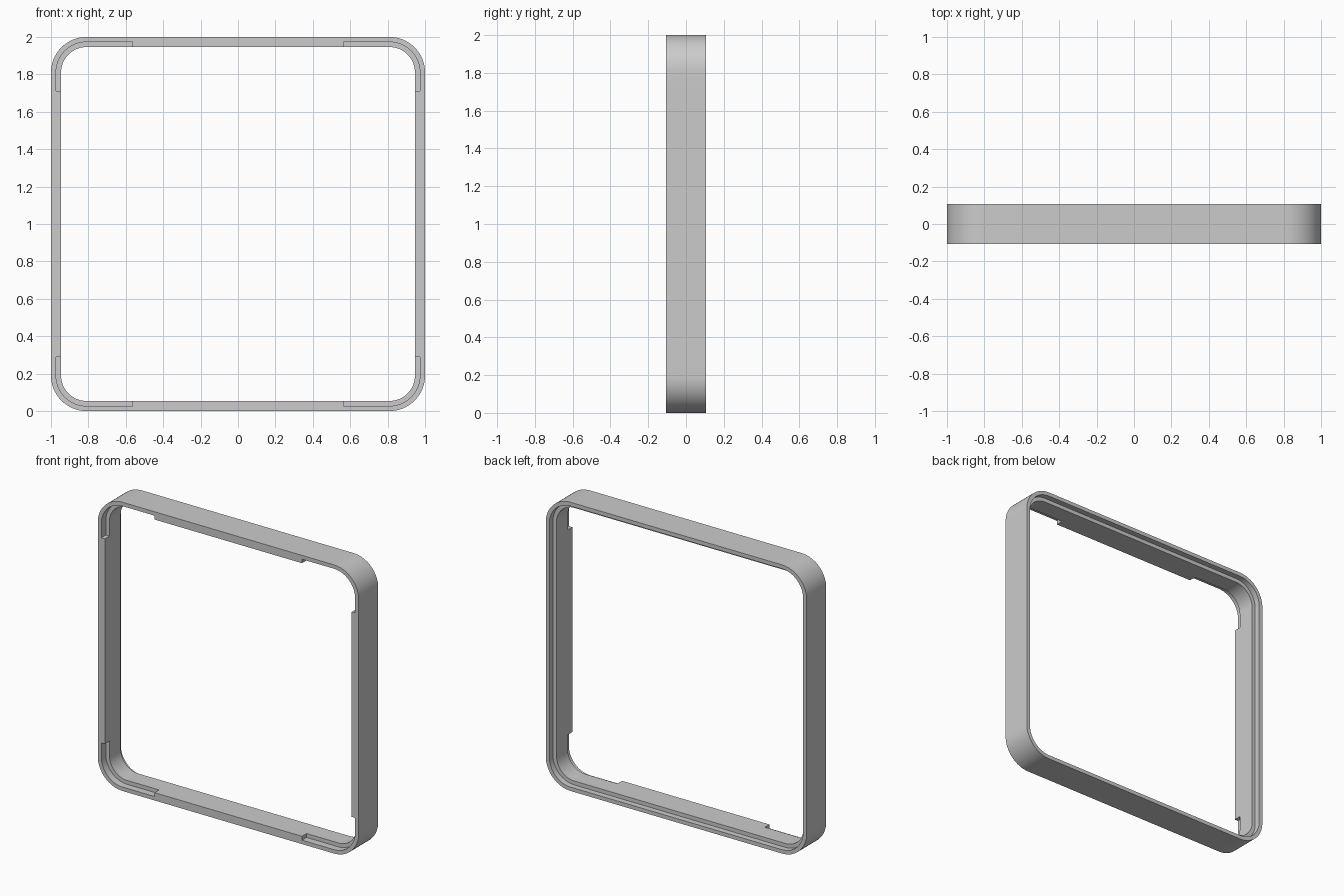
import bpy, bmesh, math

cube = bpy.data.objects.get("Cube")
if cube:
    bpy.data.objects.remove(cube, do_unlink=True)

RADIUS = 0.19            # outer corner radius
CENTRE = 1 - RADIUS      # corner arc centre
HALF = 0.107             # half depth
LIP, WALL = 0.027, 0.054 # rim thickness, full wall thickness
POCKET, REBATE = 0.05, 0.04
END_X, END_Z = 0.565, 0.71  # where the corner pockets stop
ARC = 16

# Section profile: (inset from the outer face, y)
PROFILE = [
    (0, -HALF), (0, HALF), (LIP, HALF), (LIP, HALF - REBATE),
    (WALL, HALF - REBATE), (WALL, POCKET - HALF),
    (LIP, POCKET - HALF), (LIP, -HALF), (WALL, -HALF),
]
CORNER_RUN = [0, 1, 2, 3, 4, 5, 6, 7]
STRAIGHT_RUN = [0, 1, 2, 3, 4, 5, 8, 7]


def corner_sections(sx, sz):
    """Base points and outward directions around one corner."""
    rows = [(CENTRE, END_Z, 1, 0)]
    for i in range(ARC + 1):
        a = math.pi / 2 * i / ARC
        rows.append((CENTRE, CENTRE, math.cos(a), math.sin(a)))
    rows.append((END_X, CENTRE, 0, 1))
    rows = [(x * sx, z * sz, nx * sx, nz * sz) for x, z, nx, nz in rows]
    return rows if sx * sz > 0 else rows[::-1]


bm = bmesh.new()
corners = []
for sx, sz in ((1, 1), (-1, 1), (-1, -1), (1, -1)):
    rings = []
    rows = corner_sections(sx, sz)
    for n, (x, z, nx, nz) in enumerate(rows):
        at_end = n in (0, len(rows) - 1)
        ring = []
        for inset, y in PROFILE[:9 if at_end else 8]:
            r = RADIUS - inset
            ring.append(bm.verts.new((x + nx * r, y, 1 + z + nz * r)))
        rings.append(ring)
    corners.append(rings)


def bridge(a, b, run):
    for i, j in zip(run, run[1:] + run[:1]):
        bm.faces.new((a[i], a[j], b[j], b[i]))


# Pocketed corners, full straight sides, and the pocket end walls
for k, rings in enumerate(corners):
    for a, b in zip(rings, rings[1:]):
        bridge(a, b, CORNER_RUN)
    bridge(rings[-1], corners[(k + 1) % 4][0], STRAIGHT_RUN)
    for end in (rings[0], rings[-1]):
        bm.faces.new([end[i] for i in (5, 6, 7, 8)])

bmesh.ops.recalc_face_normals(bm, faces=bm.faces)
mesh = bpy.data.meshes.new("square_frame")
bm.to_mesh(mesh)
bm.free()

frame = bpy.data.objects.new("square_frame", mesh)
bpy.context.collection.objects.link(frame)

# Plain grey
grey = bpy.data.materials.new("light_grey")
grey.use_nodes = True
colour = (0.6, 0.6, 0.6, 1)
grey.diffuse_color = colour
grey.node_tree.nodes["Principled BSDF"].inputs["Base Color"].default_value = colour
mesh.materials.append(grey)

bpy.ops.object.select_all(action="DESELECT")
frame.select_set(True)
bpy.context.view_layer.objects.active = frame
bpy.ops.object.shade_smooth_by_angle(angle=math.radians(30))
